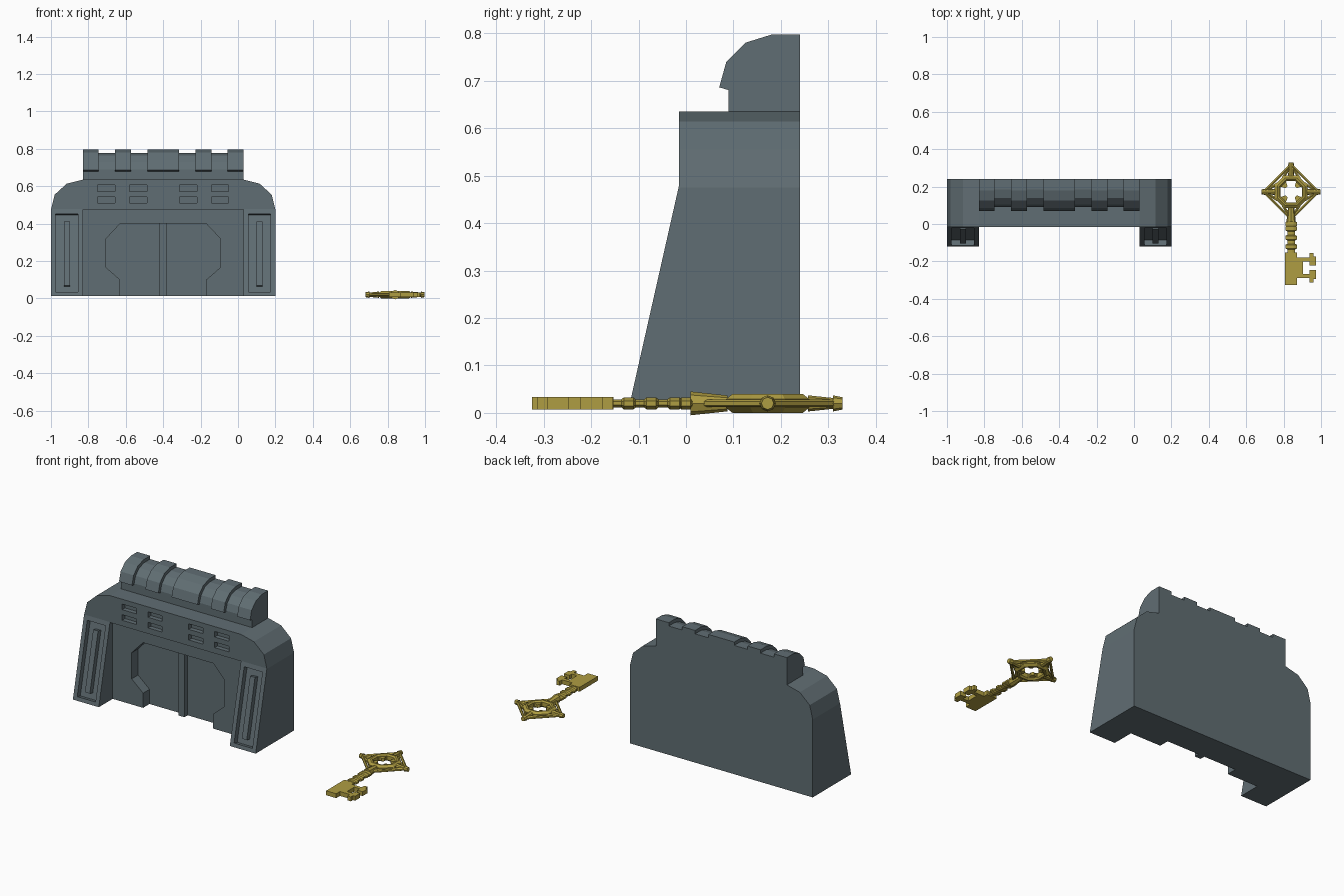
import bpy, bmesh, math
from mathutils import Vector

if "Cube" in bpy.data.objects:
    bpy.data.objects.remove(bpy.data.objects["Cube"])


def material(name, col):
    m = bpy.data.materials.new(name)
    m.diffuse_color = (*col, 1)
    m.use_nodes = True
    m.node_tree.nodes["Principled BSDF"].inputs["Base Color"].default_value = m.diffuse_color
    return m


STONE = material("slate grey", (0.118, 0.155, 0.172))
GOLD = material("old gold", (0.43, 0.34, 0.055))


def finish(name, bm, mat):
    bmesh.ops.recalc_face_normals(bm, faces=bm.faces)
    me = bpy.data.meshes.new(name)
    bm.to_mesh(me)
    bm.free()
    me.materials.append(mat)
    ob = bpy.data.objects.new(name, me)
    bpy.context.collection.objects.link(ob)
    return ob


def prism(name, pts, axis, a, b, mat=STONE):
    """Extrude a 2D outline along the x, y or z axis from a to b."""
    place = {"x": lambda p, t: (t, p[0], p[1]),
             "y": lambda p, t: (p[0], t, p[1]),
             "z": lambda p, t: (p[0], p[1], t)}[axis]
    bm = bmesh.new()
    lo = [bm.verts.new(place(p, a)) for p in pts]
    hi = [bm.verts.new(place(p, b)) for p in pts]
    bm.faces.new(lo)
    bm.faces.new(hi[::-1])
    for i in range(len(pts)):
        j = (i + 1) % len(pts)
        bm.faces.new((lo[i], lo[j], hi[j], hi[i]))
    return finish(name, bm, mat)


def rect(x0, x1, z0, z1):
    return [(x0, z0), (x1, z0), (x1, z1), (x0, z1)]


def rod(name, a, b, r1, r2, sides=6):
    a, b = Vector(a), Vector(b)
    bm = bmesh.new()
    bmesh.ops.create_cone(bm, cap_ends=True, segments=sides, radius1=r1, radius2=r2,
                          depth=(b - a).length)
    q = (b - a).to_track_quat('Z', 'Y')
    for v in bm.verts:
        v.co = q @ v.co + (a + b) / 2
    return finish(name, bm, GOLD)


def boolean(ob, cutter, op='DIFFERENCE'):
    m = ob.modifiers.new("cut", 'BOOLEAN')
    m.operation, m.object, m.solver = op, cutter, 'EXACT'
    bpy.context.view_layer.objects.active = ob
    bpy.ops.object.modifier_apply(modifier=m.name)
    bpy.data.objects.remove(cutter)


# ---------------- gate ----------------
CX, BASE = -0.4, 0.013


def mirrored(pts):
    return [(2 * CX - x, z) for x, z in pts]


# body: sloped side profile trimmed by the rounded-shoulder front outline
body = prism("gate_body", [(-0.12, BASE), (-0.015, 0.478), (-0.015, 0.635),
                           (0.24, 0.635), (0.24, BASE)], "x", -1, 0.2)
half = [(-1, -0.1), (-1, 0.475), (-0.98, 0.555), (-0.915, 0.614), (-0.83, 0.635), (-0.8, 0.7)]
half[4:] = [(-0.83, 0.635)]
boolean(body, prism("outline", half + mirrored(half)[::-1], "y", -0.5, 0.5), 'INTERSECT')

# doorway recess between the pillars
boolean(body, prism("doorway", rect(-0.83, 0.03, -0.1, 0.476), "y", -0.4, 0.01))

# octagonal door panel, recessed further
door = [(-0.63, -0.05), (-0.63, 0.10), (-0.705, 0.165), (-0.705, 0.32), (-0.63, 0.40)]
boolean(body, prism("door_cut", door + mirrored(door)[::-1], "y", -0.2, 0.07))
prism("door_centre_strip", rect(CX - 0.02, CX + 0.02, BASE, 0.402), "y", 0.04, 0.1)

# vent slots over the door
for x0, x1 in ((-0.75, -0.657), (-0.58, -0.487)):
    for z0 in (0.51, 0.573):
        s = rect(x0, x1, z0, z0 + 0.033)
        boolean(body, prism("vent", s, "y", -0.1, 0.012))
        boolean(body, prism("vent", mirrored(s), "y", -0.1, 0.012))

# pillar panels set into the slope, each with a raised bar
ang = math.atan2(0.105, 0.465)


def slope(z, d):
    y = -0.12 + (z - BASE) * math.tan(ang)
    return (y - d * math.cos(ang), z + d * math.sin(ang))


def slab(z0, z1, d0, d1):
    return [slope(z0, d0), slope(z1, d0), slope(z1, d1), slope(z0, d1)]


for side, px in (("left", -0.915), ("right", 0.115)):
    boolean(body, prism("panel", slab(0.035, 0.452, 0.05, -0.03), "x", px - 0.06, px + 0.06))
    prism(side + "_pillar_bar", slab(0.07, 0.412, -0.002, -0.045), "x", px - 0.016, px + 0.016)

# roller housing along the top: alternating tall and low segments
tall = [(0.24, 0.62), (0.09, 0.62), (0.09, 0.68), (0.07, 0.686), (0.085, 0.74),
        (0.125, 0.78), (0.18, 0.797), (0.24, 0.797)]
low = [(0.24, 0.62), (0.09, 0.62), (0.09, 0.69), (0.104, 0.73),
       (0.138, 0.764), (0.185, 0.777), (0.24, 0.777)]
edges = [-0.83, -0.745, -0.657, -0.572, -0.485, -0.315, -0.228, -0.143, -0.055, 0.03]
for i in range(9):
    prism("housing_segment", low if i % 2 else tall, "x", edges[i], edges[i + 1])

# ---------------- key ----------------
KX, KY, KZ = 0.84, 0.172, 0.02


def polar(r, deg, z=KZ):
    t = math.radians(deg)
    return (KX + r * math.cos(t), KY + r * math.sin(t), z)


# octagonal bow ring with bevelled section
bm = bmesh.new()
section = [(0.062, -0.012), (0.07, -0.02), (0.08, -0.02), (0.095, -0.009),
           (0.095, 0.009), (0.08, 0.02), (0.07, 0.02), (0.062, 0.012)]
loops = [[bm.verts.new(polar(r, 22.5 + 45 * k, KZ + z)) for r, z in section] for k in range(8)]
for k in range(8):
    a, b = loops[k], loops[(k + 1) % 8]
    for i in range(8):
        j = (i + 1) % 8
        bm.faces.new((a[i], a[j], b[j], b[i]))
finish("bow_ring", bm, GOLD)

# four tips with spokes, outer rods and inner petals
for k in range(4):
    d = 90 * k
    rod("bow_tip", polar(0.138, d), polar(0.158, d), 0.017, 0.013, 8)
    rod("tip_spoke", polar(0.085, d), polar(0.142, d), 0.017, 0.011, 8)
    rod("bow_outer_rod", polar(0.145, d), polar(0.145, d + 90), 0.008, 0.008)
    for s in (-32, 32):
        rod("tip_brace", polar(0.085, d + s), polar(0.14, d), 0.008, 0.007)
    petal = [polar(r, d + 45 + t)[:2] for r, t in ((0.07, -19), (0.036, -13), (0.036, 13), (0.07, 19))]
    prism("bow_petal", petal, "z", KZ - 0.009, KZ + 0.009, GOLD)

# shaft: tapered collar, core and beads
rod("shaft_collar", (KX, 0.01, KZ), (KX, 0.085, KZ), 0.025, 0.017, 8).scale = (1, 1, 1)
bm = bmesh.new()
ys = [(0.04, 0.022)]
for y in (0.0, -0.024, -0.073, -0.121):
    ys += [(y + 0.015, 0.022), (y + 0.01, 0.033), (y - 0.01, 0.033), (y - 0.015, 0.022)]
ys.append((-0.17, 0.022))
rings = []
for y, r in ys:  # flattened octagon section, wider than tall
    rings.append([bm.verts.new((KX + r * math.cos(t), y, KZ + 0.42 * r * math.sin(t)))
                  for t in (math.pi / 8 + math.pi / 4 * i for i in range(8))])
for a, b in zip(rings, rings[1:]):
    for i in range(8):
        j = (i + 1) % 8
        bm.faces.new((a[i], a[j], b[j], b[i]))
bm.faces.new(rings[0])
bm.faces.new(rings[-1])
finish("beaded_shaft", bm, GOLD)

# bit with two hooked teeth
M = -0.234
tooth = [(0.872, -0.178), (0.938, -0.178), (0.938, -0.155), (0.96, -0.155), (0.96, -0.175),
         (0.974, -0.175), (0.974, -0.222), (0.938, -0.222), (0.938, -0.2), (0.903, -0.2)]
bit = [(0.806, -0.325), (0.806, -0.153), (0.872, -0.153)] + tooth
bit += [(x, 2 * M - y) for x, y in reversed(tooth)] + [(0.872, -0.325)]
prism("key_bit", bit, "z", 0.007, 0.033, GOLD)
